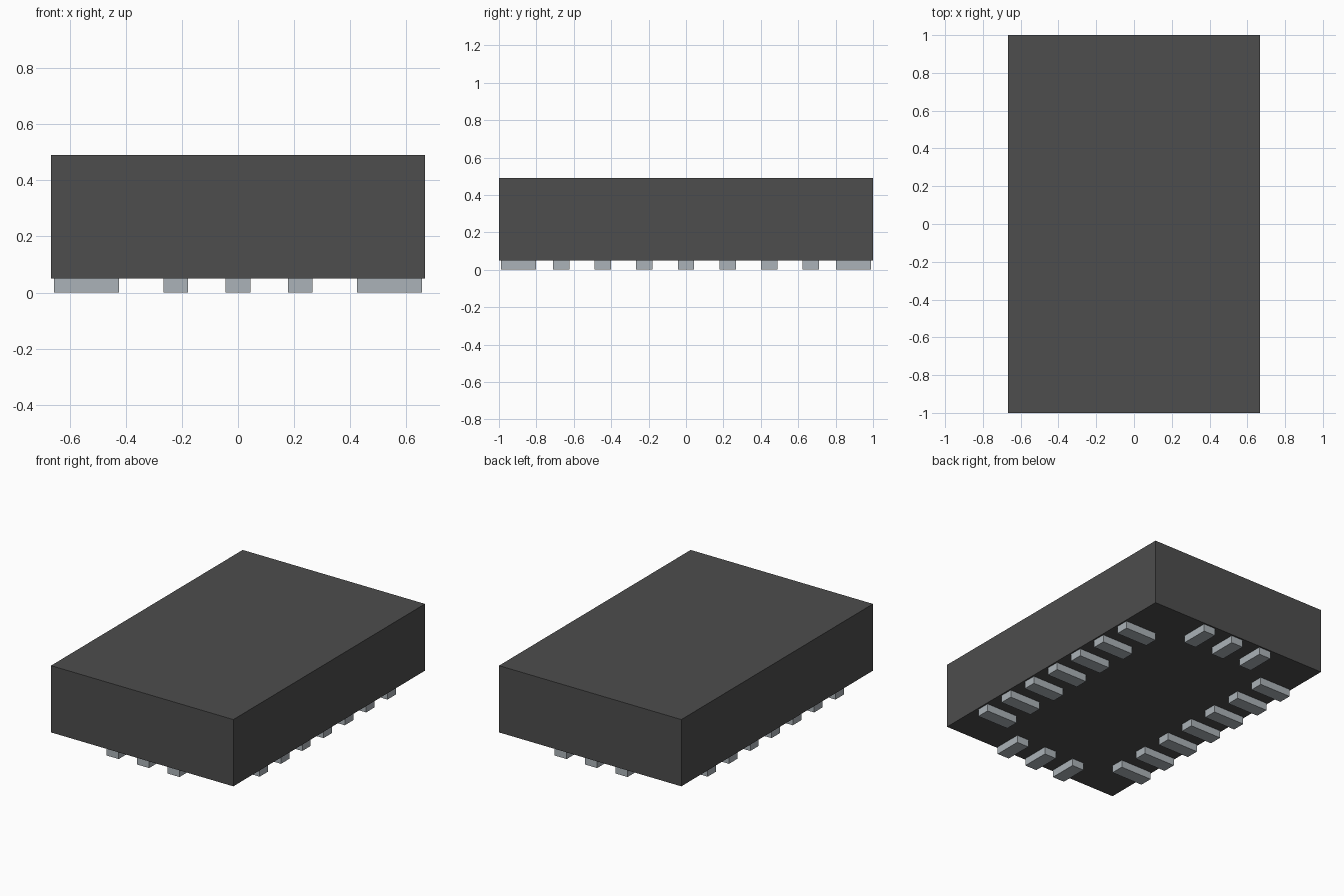
import bpy

cube = bpy.data.objects.get("Cube")
if cube:
    bpy.data.objects.remove(cube, do_unlink=True)


def material(name, rgb):
    mat = bpy.data.materials.new(name)
    mat.use_nodes = True
    mat.diffuse_color = (*rgb, 1)
    mat.node_tree.nodes["Principled BSDF"].inputs["Base Color"].default_value = (*rgb, 1)
    return mat


def box(name, centre, size, mat):
    bpy.ops.mesh.primitive_cube_add(size=1, location=centre)
    ob = bpy.context.object
    ob.name = name
    ob.scale = size
    bpy.ops.object.transform_apply(location=False, rotation=False, scale=True)
    ob.data.materials.append(mat)
    return ob


black = material("dark grey plastic", (0.075, 0.075, 0.075))
metal = material("pale grey metal", (0.41, 0.45, 0.48))

PITCH, PAD_W, PAD_H = 0.2222, 0.088, 0.05

# Moulded body
box("body", (0, 0, 0.27), (1.332, 2.0, 0.441), black)

# Seven contact pads along each long side
for side, label in ((1, "left"), (-1, "right")):
    for i in range(-3, 4):
        box(f"{label}_pad_{i + 4}", (side * 0.54, i * PITCH, PAD_H / 2),
            (0.232, PAD_W, PAD_H), metal)

# Three contact pads along each short end
for end, label in ((-1, "front"), (1, "back")):
    for i in range(-1, 2):
        box(f"{label}_pad_{i + 2}", (i * PITCH, end * 0.896, PAD_H / 2),
            (PAD_W, 0.188, PAD_H), metal)
